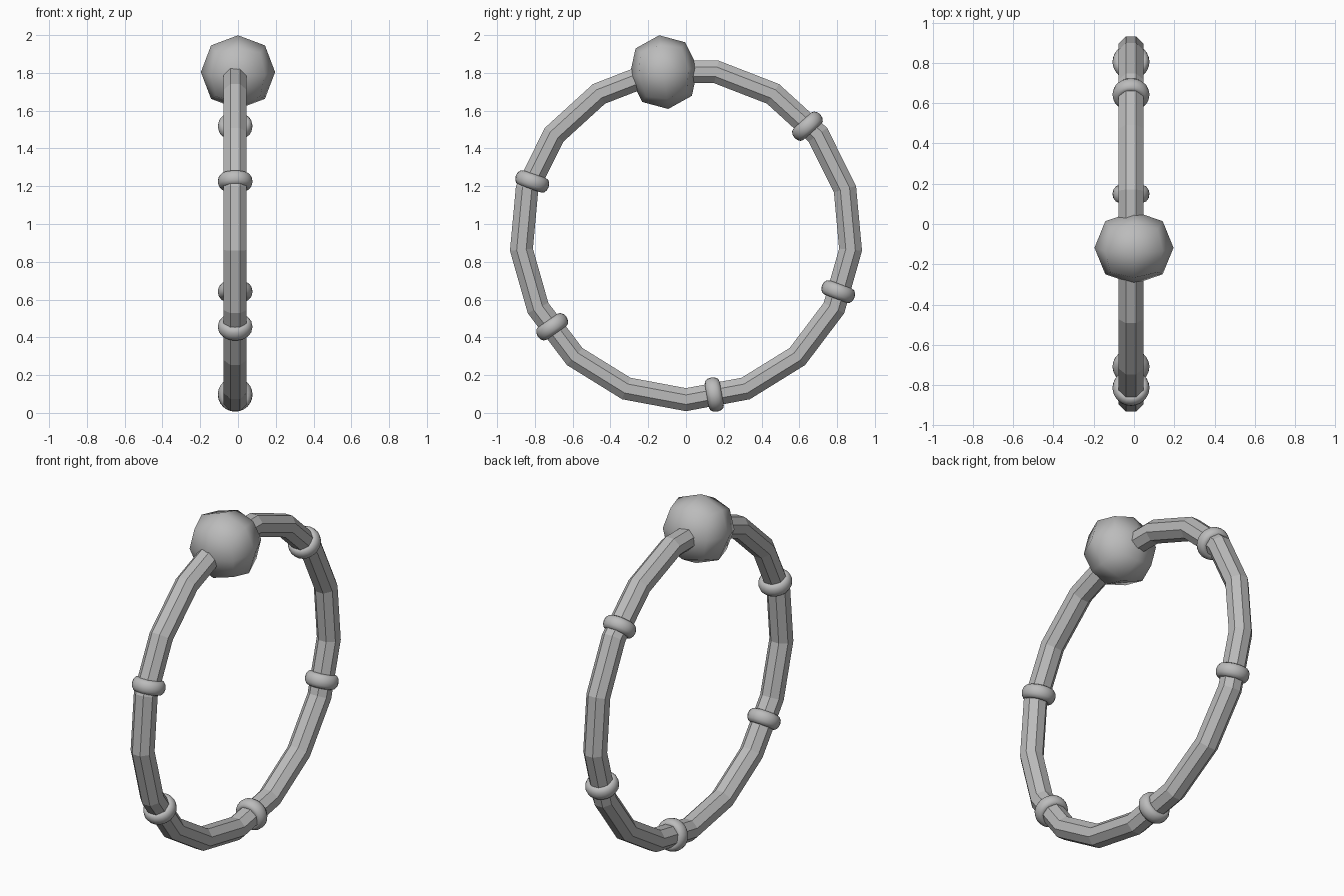
import bpy, bmesh, math
from mathutils import Matrix, Vector

if "Cube" in bpy.data.objects:
    bpy.data.objects.remove(bpy.data.objects["Cube"])

CX, CZ = -0.015, 0.945      # hoop centre
HOOP_R = 0.875              # radius of the tube's centre line

metal = bpy.data.materials.new("grey metal")
metal.diffuse_color = (0.5, 0.5, 0.5, 1)
metal.use_nodes = True
metal.node_tree.nodes["Principled BSDF"].inputs["Base Color"].default_value = metal.diffuse_color


def finish(name, bm, smooth):
    bmesh.ops.recalc_face_normals(bm, faces=bm.faces)
    for f in bm.faces:
        f.smooth = smooth
    mesh = bpy.data.meshes.new(name)
    bm.to_mesh(mesh)
    bm.free()
    mesh.materials.append(metal)
    obj = bpy.data.objects.new(name, mesh)
    bpy.context.collection.objects.link(obj)
    return obj


def torus(name, major, n_major, start, section, smooth):
    """Sweep a (radial, x) section around the x axis."""
    bm = bmesh.new()
    loops = []
    for i in range(n_major):
        a = start + math.tau * i / n_major
        loops.append([bm.verts.new((x, (major + r) * math.cos(a), (major + r) * math.sin(a)))
                      for r, x in section])
    n = len(section)
    for i in range(n_major):
        a, b = loops[i], loops[(i + 1) % n_major]
        for j in range(n):
            k = (j + 1) % n
            bm.faces.new((a[j], b[j], b[k], a[k]))
    return finish(name, bm, smooth)


def oval(rx, ry, n, phase=0.0):
    return [(rx * math.cos(phase + math.tau * j / n), ry * math.sin(phase + math.tau * j / n))
            for j in range(n)]


# Faceted hoop: 17 segments with an octagonal section, one joint at the bottom
hoop = torus("hoop", HOOP_R, 17, -math.pi / 2, oval(0.066, 0.066, 8, math.pi / 8), False)
hoop.location = (CX, 0, CZ)

# Five rounded collars threaded on the hoop
for i, deg in enumerate((41.7, 161, 214.6, 280, 339.4)):
    a = math.radians(deg)
    collar = torus(f"collar_{i + 1}", 0.064, 24, 0, oval(0.028, 0.04, 12), True)
    radial = Vector((0, math.cos(a), math.sin(a)))
    tangent = Vector((0, -math.sin(a), math.cos(a)))
    side = tangent.cross(radial)
    rot = Matrix((tangent, radial, side)).transposed().to_4x4()
    collar.matrix_world = Matrix.Translation(Vector((CX, 0, CZ)) + radial * 0.861) @ rot

# Closure ball: a cube rounded once, tilted to follow the hoop
bm = bmesh.new()
bmesh.ops.create_cube(bm, size=0.468)
ball = finish("ball", bm, True)
ball.modifiers.new("round", 'SUBSURF').levels = 1
ball.modifiers["round"].render_levels = 1
ball.scale = (1, 0.93, 1)
ball.rotation_euler = (math.radians(7), 0, 0)
ball.location = (0, -0.118, 1.804)
